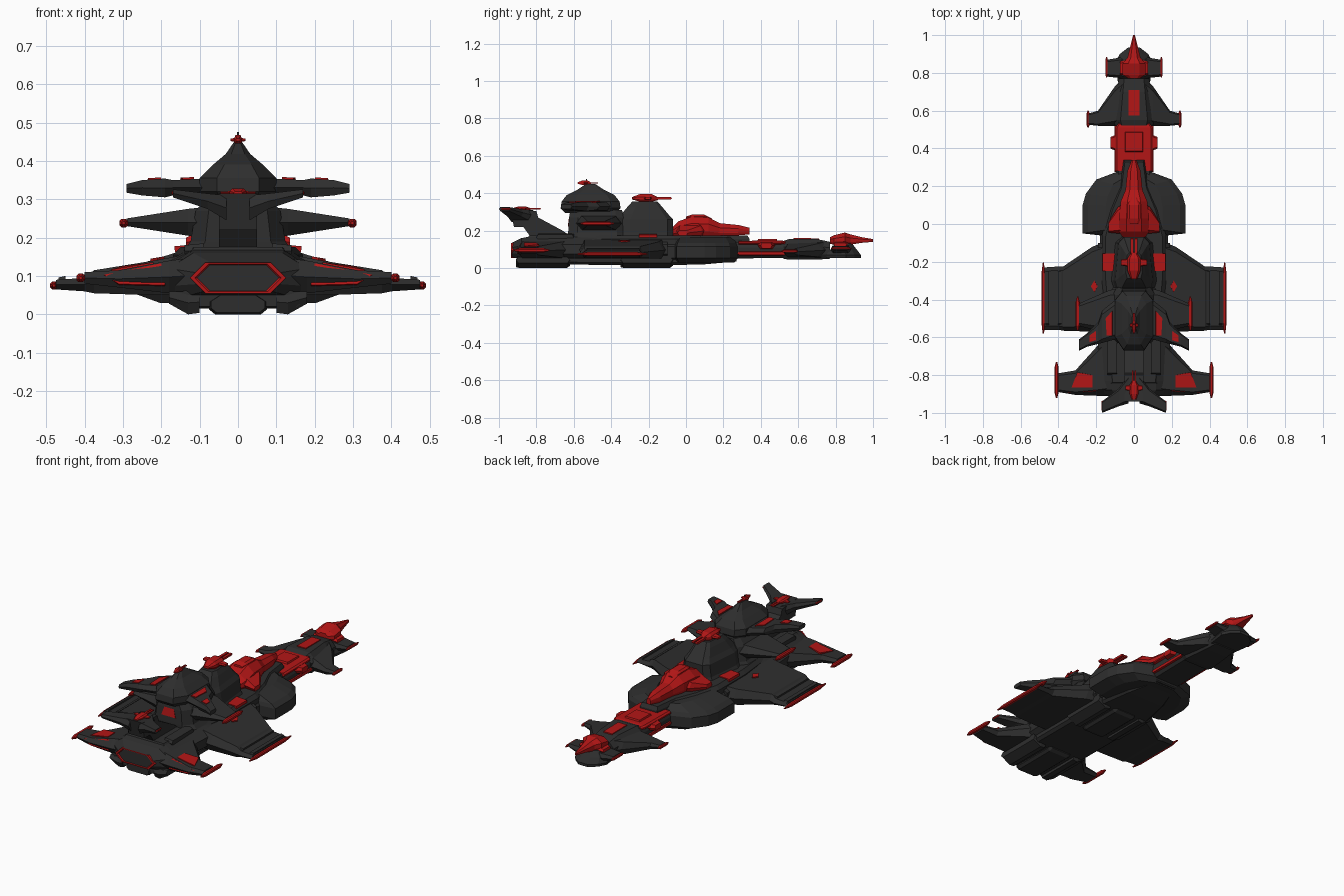
import bpy, bmesh
from mathutils import Vector


def material(name, c):
    m = bpy.data.materials.new(name)
    m.diffuse_color = (*c, 1)
    return m


DARK = material("dark_hull", (0.027, 0.027, 0.027))
RED = material("red_trim", (0.45, 0.008, 0.008))


def loft(name, rings, mat=DARK, mirror=False):
    """Skin equal-length rings, cap both ends, optionally repeat across x = 0."""
    bm = bmesh.new()
    for s in ((1, -1) if mirror else (1,)):
        vs = [[bm.verts.new((p[0] * s, p[1], p[2])) for p in r] for r in rings]
        n = len(rings[0])
        for a, b in zip(vs, vs[1:]):
            for i in range(n):
                j = (i + 1) % n
                bm.faces.new((a[i], a[j], b[j], b[i]))
        bm.faces.new(vs[0])
        bm.faces.new(vs[-1])
    bmesh.ops.recalc_face_normals(bm, faces=bm.faces)
    me = bpy.data.meshes.new(name)
    bm.to_mesh(me)
    bm.free()
    me.materials.append(mat)
    ob = bpy.data.objects.new(name, me)
    bpy.context.collection.objects.link(ob)
    return ob


def plan(name, half, levels, mat=DARK):
    """Symmetric deck outline stacked at (z, x scale, y scale)."""
    yc = (half[0][1] + half[-1][1]) / 2
    full = half + [(-x, y) for x, y in reversed(half)]
    return loft(name, [[(x * sx, yc + (y - yc) * sy, z) for x, y in full]
                       for z, sx, sy in levels], mat)


def wing(name, secs, mat=DARK, bev=0.12):
    """Mirrored hexagonal-section wing from (x, y back, y front, z low, z high)."""
    rings = []
    for x, y0, y1, z0, z1 in secs:
        b, m = bev * (y1 - y0), (z0 + z1) / 2
        rings.append([(x, y1, m), (x, y1 - b, z1), (x, y0 + b, z1),
                      (x, y0, m), (x, y0 + b, z0), (x, y1 - b, z0)])
    return loft(name, rings, mat, True)


def spine(name, secs, mat=DARK, top=0.65, bottom=0.8):
    """Octagonal body along y from (y, half width, z low, z high)."""
    rings = []
    for y, w, z0, z1 in secs:
        h = z1 - z0
        r = [(w * bottom, z0), (w, z0 + .25 * h), (w, z0 + .65 * h), (w * top, z1)]
        rings.append([(x, y, z) for x, z in r + [(-x, z) for x, z in reversed(r)]])
    return loft(name, rings, mat)


def panel(name, pts, mat=RED, t=0.004, mirror=True):
    """Thin coloured plate laid over a surface."""
    p = [Vector(q) for q in pts]
    n = (p[1] - p[0]).cross(p[2] - p[0]).normalized() * t
    return loft(name, [[q - n for q in p], [q + n for q in p]], mat, mirror)


def pod(name, x, y0, y1, z, r):
    """Red wing-tip pod, pointed at both ends."""
    d = (y1 - y0) * .15
    k = [(1, .5), (.5, 1), (-.5, 1), (-1, .5), (-1, -.5), (-.5, -1), (.5, -1), (1, -.5)]
    loft(name, [[(x + a * r * s, y, z + b * r * s) for a, b in k]
                for y, s in ((y0, .35), (y0 + d, 1), (y1 - d, 1), (y1, .3))], RED, True)


def turret(name, y0, y1, w, z, h):
    """Red gun turret: low housing, cross arms and twin barrels."""
    L = y1 - y0
    yb = y0 + L * .4
    spine(name + "_housing", [(y0, w * .25, z + h * .3, z + h * .6), (y0 + L * .2, w * .5, z, z + h),
                              (y0 + L * .5, w * .5, z, z + h), (y0 + L * .65, w * .2, z + h * .2, z + h * .6)], RED)
    wing(name + "_arm", [(0.001, yb - L * .12, yb + L * .12, z + h * .2, z + h * .7),
                         (w, yb - L * .07, yb + L * .07, z + h * .3, z + h * .6)], RED)
    b = w * .13
    wing(name + "_barrel", [(b * .4, yb, y1, z + h * .3, z + h * .6),
                            (b * 2, yb, y1, z + h * .3, z + h * .6)], RED, .04)


# Keel and main hull
spine("keel_plate", [(-.9, .17, .02, .07), (-.1, .17, .015, .07), (.1, .13, .02, .07), (.27, .07, .035, .08)], bottom=.9)
for nm, a, b in (("rear", -.91, -.62), ("middle", -.35, -.07)):
    spine("keel_block_" + nm, [(a, .07, .005, .05), (a + .02, .075, 0, .05), (b - .02, .075, 0, .05), (b, .07, .012, .05)])
    wing("side_keel_" + nm, [(.1, a, b, .004, .06), (.13, a, b, .0, .06), (.18, a, b, .028, .06)], bev=.05)
spine("main_hull", [(-.93, .11, .06, .135), (-.88, .18, .045, .16), (-.83, .18, .045, .17),
                    (-.5, .2, .045, .17), (-.1, .19, .045, .17)])
plan("bow_hull", [(.08, .28), (.2, .235), (.255, .16), (.272, .1), (.272, -.05), (.18, -.06), (.18, -.13)],
     [(.03, .75, .9), (.055, 1, 1), (.115, 1, 1), (.135, .9, .96), (.165, .55, .85)])
plan("upper_deck", [(.055, .34), (.075, .2), (.13, .08), (.17, -.06), (.17, -.3), (.14, -.6), (.13, -.85)],
     [(.12, 1, 1), (.155, 1, 1), (.175, .88, .98)])

# Rear engine recess
hexa = [(.125, .095), (.085, .135), (-.085, .135), (-.125, .095), (-.085, .055), (.085, .055)]
loft("engine_mouth", [[(x * s, y, .095 + (z - .095) * s) for x, z in hexa]
                      for y, s in ((-.87, 1), (-.935, 1), (-.935, .9), (-.915, .72))], RED)

# Lower wings
wing("rear_wing", [(.14, -.91, -.58, .055, .145), (.18, -.91, -.63, .055, .14), (.31, -.905, -.775, .07, .115),
                   (.40, -.89, -.79, .08, .11)])
pod("rear_wing_pod", .41, -.92, -.73, .095, .011)
panel("rear_wing_panel", [(.22, -.80, .132), (.3, -.715 - .07, .122), (.33, -.865, .113), (.22, -.865, .132)])
panel("rear_wing_trailing_panel", [(.19, -.897, .075), (.2, -.88, .132), (.35, -.89, .102), (.31, -.9, .078)])
wing("middle_wing", [(.14, -.57, -.09, .05, .155), (.22, -.57, -.12, .05, .14), (.375, -.565, -.225, .055, .115),
                     (.40, -.56, -.225, .06, .095), (.475, -.56, -.23, .065, .09)], bev=.06)
for i, x in enumerate((.385, .45)):
    wing(f"middle_wing_rib_{i}", [(x, -.54, -.24, .07, .108 - i * .008), (x + .018, -.54, -.24, .07, .104 - i * .008)], bev=.04)
pod("middle_wing_pod", .48, -.58, -.205, .075, .01)
panel("middle_wing_hatch", [(.21, -.30, .144), (.228, -.33, .141), (.21, -.36, .144), (.192, -.33, .147)])
panel("deck_panel", [(.095, -.155, .174), (.165, -.155, .17), (.165, -.25, .17), (.095, -.25, .174)], t=.008)
wing("rear_deck_block", [(.09, -.8, -.58, .15, .185), (.14, -.8, -.6, .15, .18)], bev=.05)

# Aft tower: lower block, mid wings, crowned dome
plan("tower_base", [(.10, -.33), (.13, -.37), (.13, -.58), (.09, -.63)],
     [(.165, 1.1, 1), (.19, .95, 1), (.27, .85, .97), (.31, .6, .92)])
panel("tower_rear_panel", [(-.045, -.628, .222), (.045, -.628, .222), (.03, -.622, .268), (-.03, -.622, .268)], mirror=False)
wing("tower_wing", [(.08, -.6, -.34, .195, .28), (.13, -.58, -.35, .205, .275), (.29, -.54, -.42, .23, .25)])
pod("tower_wing_pod", .298, -.565, -.385, .238, .011)
plan("tower_crown", [(.06, -.35), (.1, -.4), (.1, -.6), (.055, -.67)],
     [(.295, .8, .85), (.32, 1, 1), (.355, 1, .97), (.39, .65, .8), (.418, .32, .45), (.45, .1, .15)])
wing("crown_wing", [(.06, -.6, -.37, .305, .355), (.17, -.63, -.46, .31, .35), (.19, -.635, -.52, .305, .354),
                    (.25, -.65, -.58, .31, .35), (.29, -.67, -.61, .317, .34)])
panel("crown_wing_panel", [(.115, -.46, .354), (.15, -.5, .352), (.145, -.59, .352), (.115, -.59, .354)])
panel("crown_wing_tip_panel", [(.2, -.565, .353), (.235, -.59, .351), (.235, -.625, .351), (.2, -.615, .353)])
turret("crown_turret", -.58, -.47, .02, .445, .022)
spine("crown_mast", [(-.535, .003, .45, .475), (-.528, .003, .45, .475)])

# Forward tower
plan("forward_tower", [(.06, -.07), (.09, -.1), (.11, -.3), (.09, -.37)],
     [(.165, 1.15, 1), (.19, 1, 1), (.26, .9, 1), (.285, .75, .85), (.33, .55, .6), (.355, .4, .45)])
turret("forward_turret", -.29, -.075, .07, .355, .04)

# Raked tail fin with winglets
fin = [(-.6, .16), (-.66, .2), (-.79, .27), (-.80, .305), (-.94, .315), (-.92, .22), (-.87, .22), (-.83, .165)]
loft("tail_fin", [[(x, y, z) for y, z in fin] for x in (-.05, .05)])
wing("tail_winglet", [(.03, -.95, -.80, .245, .31), (.08, -.965, -.87, .275, .315), (.17, -1.0, -.94, .305, .326)])
pod("tail_winglet_tip", .168, -.99, -.935, .316, .005)
turret("tail_turret", -.93, -.775, .045, .308, .02)

# Bow gun, red, layered
spine("bow_gun_body", [(-.07, .06, .17, .22), (-.04, .08, .17, .25), (.03, .08, .17, .275), (.12, .07, .17, .27),
                       (.18, .045, .17, .24), (.28, .035, .175, .23), (.34, .012, .18, .215)], RED, top=.5)
wing("bow_gun_shoulder", [(.05, -.05, .11, .17, .24), (.085, -.05, .09, .17, .225), (.135, -.045, .01, .175, .2)], RED)
spine("bow_gun_cupola", [(0, .025, .26, .275), (.03, .035, .26, .285), (.10, .035, .26, .285), (.14, .015, .25, .265)], RED)

# Neck
spine("neck", [(.2, .095, .05, .14), (.54, .095, .055, .14)], top=.85)
spine("neck_deck", [(.28, .1, .125, .145), (.51, .1, .125, .148), (.535, .08, .125, .142)], RED, top=.9)
plan("neck_hatch", [(.05, .49), (.05, .38)], [(.14, 1, 1), (.156, .9, .9)], RED)
wing("neck_side_box", [(.08, .38, .48, .1, .14), (.125, .4, .46, .105, .135)], RED)
wing("neck_side_stripe", [(.09, .275, .55, .068, .088), (.102, .275, .55, .07, .086)], RED, .03)

# Forward section and winglets
spine("forward_section", [(.52, .1, .05, .145), (.55, .11, .045, .155), (.70, .09, .045, .155), (.77, .08, .05, .14)])
wing("forward_wing", [(.06, .52, .77, .055, .14), (.1, .52, .73, .06, .13), (.19, .52, .6, .07, .105), (.24, .525, .585, .08, .1)])
pod("forward_wing_pod", .243, .51, .6, .09, .008)
panel("forward_hatch", [(-.028, .575, .156), (.028, .575, .156), (.028, .71, .155), (-.028, .71, .155)], mirror=False)

# Nose
plan("nose", [(.03, .935), (.075, .9), (.1, .855), (.085, .75)], [(.055, .95, 1), (.07, 1, 1), (.1, .9, .75), (.13, .6, .5)])
wing("nose_winglet", [(.05, .77, .885, .07, .12), (.14, .78, .87, .095, .115)])
pod("nose_winglet_pod", .145, .775, .885, .105, .007)
spine("nose_gun_body", [(.77, .03, .13, .165), (.79, .06, .125, .175), (.85, .06, .125, .19), (.88, .035, .125, .18),
                        (.94, .02, .135, .165), (1.0, .005, .14, .155)], RED, top=.5)
wing("nose_gun_shoulder", [(.03, .785, .87, .115, .15), (.075, .79, .86, .115, .135)], RED)
